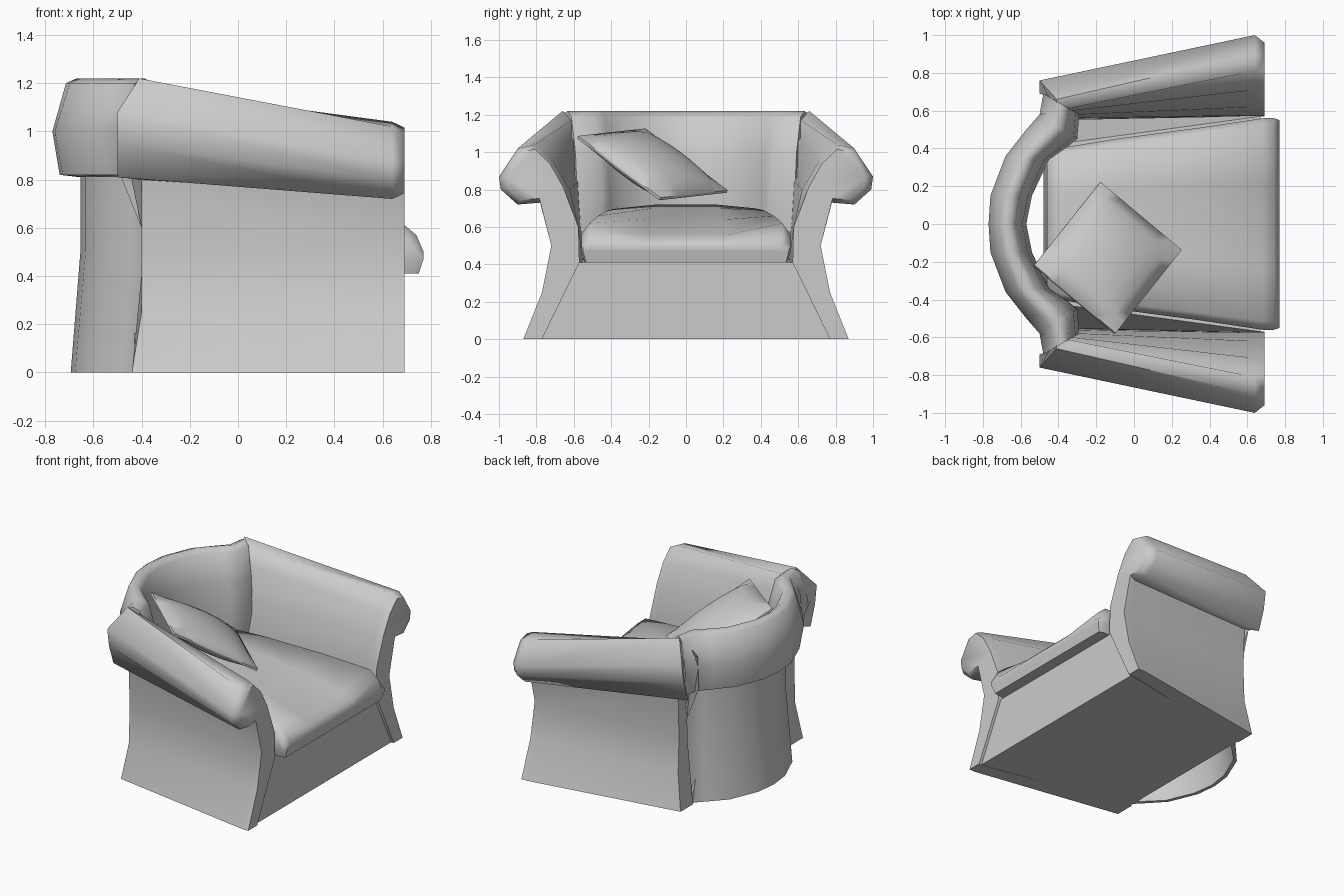
import bpy
import bmesh
from mathutils import Vector

cube = bpy.data.objects.get("Cube")
if cube:
    bpy.data.objects.remove(cube, do_unlink=True)

# Single upholstery colour
fabric = bpy.data.materials.new("grey_fabric")
fabric.use_nodes = True
GREY = (0.6, 0.6, 0.6, 1)
fabric.diffuse_color = GREY
fabric.node_tree.nodes["Principled BSDF"].inputs["Base Color"].default_value = GREY


def loft(name, sections, angle=1.1):
    """Skin closed rings of points and cap both ends."""
    bm = bmesh.new()
    rings = [[bm.verts.new(p) for p in ring] for ring in sections]
    n = len(rings[0])
    for a, b in zip(rings, rings[1:]):
        for i in range(n):
            j = (i + 1) % n
            bm.faces.new((a[i], a[j], b[j], b[i]))
    bm.faces.new(rings[0])
    bm.faces.new(rings[-1])
    bmesh.ops.recalc_face_normals(bm, faces=bm.faces)
    mesh = bpy.data.meshes.new(name)
    bm.to_mesh(mesh)
    bm.free()
    obj = bpy.data.objects.new(name, mesh)
    bpy.context.collection.objects.link(obj)
    mesh.materials.append(fabric)
    bpy.ops.object.select_all(action="DESELECT")
    obj.select_set(True)
    bpy.context.view_layer.objects.active = obj
    bpy.ops.object.shade_smooth_by_angle(angle=angle)


# Rolled arms: flared side panel with a roll on top, as (y, z) profiles
arm_front = [(.77, 0), (.57, .41), (.575, .6), (.62, .8), (.71, .95), (.81, 1.04), (.9, 1.02),
             (1, .87), (.99, .8), (.9, .72), (.78, .73), (.72, .5), (.77, .25), (.87, 0)]
arm_back = [(.55, 0), (.55, .41), (.56, .6), (.57, .85), (.58, 1.08), (.6, 1.18), (.66, 1.22),
            (.76, 1.08), (.74, .95), (.69, .81), (.66, .8), (.65, .5), (.66, .25), (.69, 0)]


def back_x(z):
    """Where the arm ends behind: hipped at the ridge, furthest back at the roll."""
    if z > 1.1:
        return -.41
    if z > .8:
        return -.5
    return -.4 if z > .2 else -.44


def round_end(y, z):
    """Shrink the roll toward its centre for the rounded front end."""
    if z < .7:
        return y, z
    return .8 + (y - .8) * .8, .88 + (z - .88) * .85


for label, s in (("left", 1), ("right", -1)):
    back = [(back_x(z), s * y, z) for y, z in arm_back]
    front = [(.64, s * y, z) for y, z in arm_front]
    tip = [(.69, s * y, z) for y, z in (round_end(*p) for p in arm_front)]
    loft(label + "_arm", [back, front, tip])

# Curved backrest: (blend from inner to outer arc, z) profile swept round the back
back_profile = [(.5, 0), (.2, .45), (0, .75), (.1, 1), (.3, 1.19), (.5, 1.22),
                (.72, 1.2), (1, 1), (.85, .82), (.42, .81), (.42, .5), (.62, 0)]
outer = [(-.77, 0), (-.76, .15), (-.68, .36), (-.57, .5), (-.5, .58), (-.48, .69)]
inner = [(-.57, 0), (-.54, .15), (-.45, .34), (-.35, .41), (-.3, .45), (-.29, .58)]


def mirrored(arc):
    return [(x, -y) for x, y in reversed(arc[1:])] + arc


stations = []
for o, i in zip(mirrored(outer), mirrored(inner)):
    stations.append([(i[0] + (o[0] - i[0]) * t, i[1] + (o[1] - i[1]) * t, z)
                     for t, z in back_profile])
loft("backrest", stations)

# Base box, flared toward the floor at the front
loft("base", [[(x, -low, 0), (x, low, 0), (x, high, .41), (x, -high, .41)]
              for x, low, high in ((-.43, .56, .42), (.67, .77, .57))], angle=.5)

# Seat cushion: (x, half width, edge height, centre height), sloping to the front
seat = [(-.46, .37, .68, .69), (-.4, .4, .7, .72), (-.1, .45, .69, .7), (.35, .51, .66, .64),
        (.68, .56, .62, .56), (.74, .56, .57, .53), (.77, .55, .5, .5)]
sections = []
for x, w, edge, centre in seat:
    half = [(w * .97, .41), (w, .47), (w, edge - .06 * (edge > .55)),
            (w * .92, edge), (w * .4, centre)]
    ring = half + [(-y, z) for y, z in reversed(half)]
    sections.append([(x - .02 * (z < .42), y, z) for y, z in ring])
loft("seat_cushion", sections)

# Square scatter pillow leaning into the right back corner
top_corner = Vector((-.53, -.22, 1.12))
edge_a = Vector((-.1, -.58, 1.08)) - top_corner
edge_b = Vector((-.18, .22, .79)) - top_corner
normal = edge_a.cross(edge_b).normalized()
STEPS = 8
sections = []
for i in range(STEPS + 1):
    u = i / STEPS
    halves = []
    for side in (1, -1):
        row = []
        for j in range(STEPS + 1):
            v = j / STEPS
            puff = .008 + .085 * (16 * u * (1 - u) * v * (1 - v)) ** .7
            row.append(top_corner + edge_a * u + edge_b * v + normal * puff * side)
        halves.append(row)
    sections.append(halves[0] + halves[1][::-1])
loft("scatter_pillow", sections)
